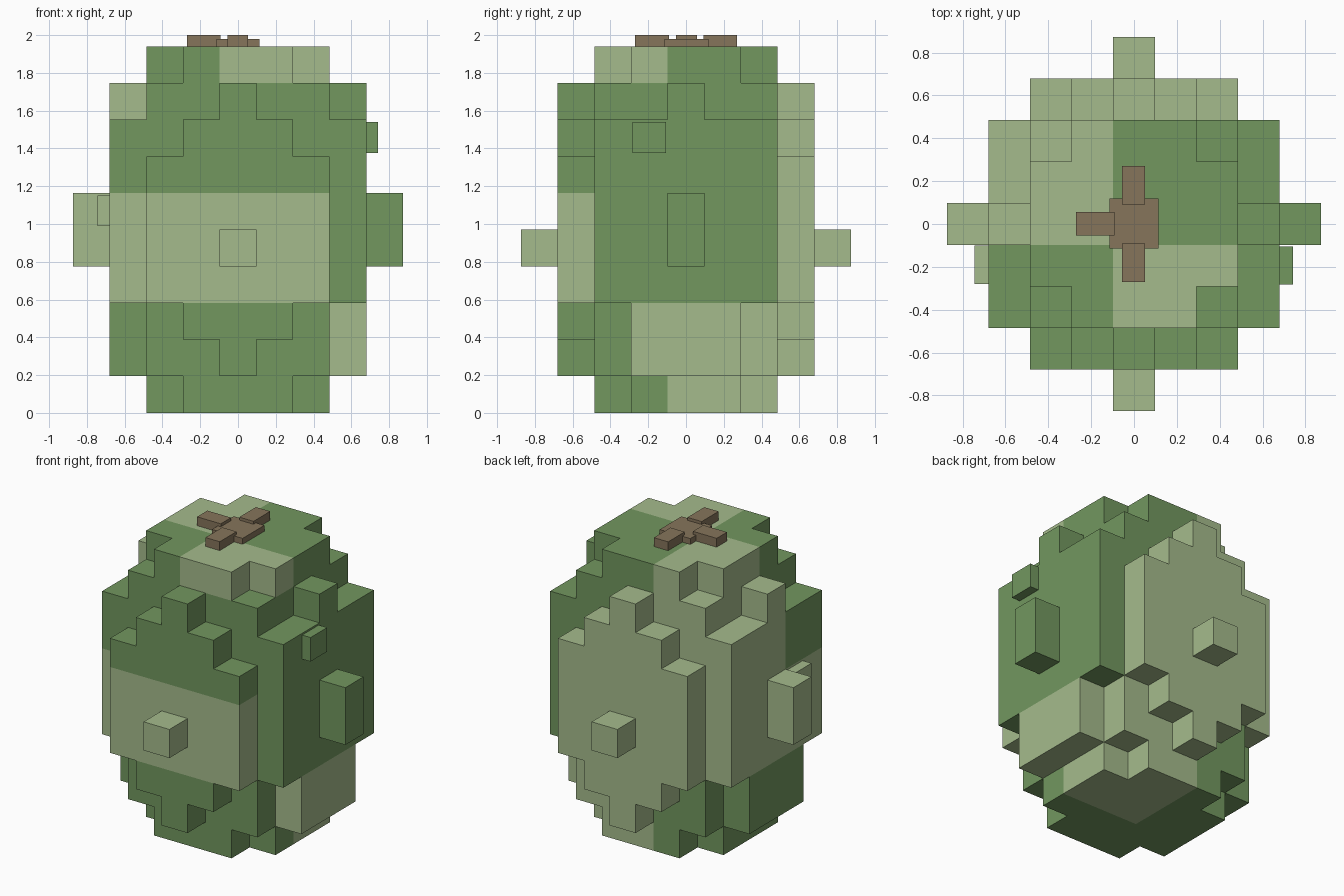
import bpy, bmesh, math
from mathutils import Vector

if "Cube" in bpy.data.objects:
    bpy.data.objects.remove(bpy.data.objects["Cube"])

U = 0.194  # block size


def srgb(r, g, b):
    lin = [c / 255 / 12.92 if c < 11 else ((c / 255 + 0.055) / 1.055) ** 2.4 for c in (r, g, b)]
    return (*lin, 1.0)


def material(name, rgb):
    m = bpy.data.materials.new(name)
    m.diffuse_color = srgb(*rgb)
    m.use_nodes = True
    m.node_tree.nodes["Principled BSDF"].inputs["Base Color"].default_value = m.diffuse_color
    return m


DARK = material("dark_green", (114, 151, 95))
LIGHT = material("light_green", (165, 187, 140))
BROWN = material("brown", (134, 117, 91))


def filled(i, j, k):
    """Is there a block at column i, row j, layer k of the body?"""
    a, b = abs(i), abs(j)
    if not 0 <= k <= 9:
        return False
    if a <= 2 and b <= 2:                       # core, corners cut at both ends
        return 1 <= k <= 8 or a + b < 4
    if b == 3:                                  # stepped front and back plates
        return a <= 2 and 1 + a <= k <= 8 - a
    if a == 3:                                  # side plates
        return (b <= 2 and 3 <= k <= 7) or (b <= 1 and k in (1, 2)) or (b == 0 and k == 8)
    return False


def is_light(i, j, k):
    """Patchwork of light and dark green blocks."""
    if j == 3:
        return True
    if k == 9:
        return (i < 0) != (j < 0)
    if k >= 3:
        if i == 3:
            return False
        return k <= 5 if j < 0 else i < 0
    if k >= 1 and i == 3:
        return True
    return i >= 0 and j >= 0


def build_body():
    bm = bmesh.new()
    verts = {}

    def vert(p):
        if p not in verts:
            verts[p] = bm.verts.new(((p[0] - 0.5) * U, (p[1] - 0.5) * U, p[2] * U))
        return verts[p]

    for i in range(-3, 4):
        for j in range(-3, 4):
            for k in range(10):
                if not filled(i, j, k):
                    continue
                cell = (i, j, k)
                for axis in range(3):
                    for side in (0, 1):
                        n = list(cell)
                        n[axis] += 2 * side - 1
                        if filled(*n):
                            continue
                        u, v = (axis + 1) % 3, (axis + 2) % 3
                        ring = []
                        for du, dv in ((0, 0), (1, 0), (1, 1), (0, 1)):
                            p = list(cell)
                            p[axis] += side
                            p[u] += du
                            p[v] += dv
                            ring.append(vert(tuple(p)))
                        f = bm.faces.new(ring if side else ring[::-1])
                        f.material_index = int(is_light(*cell))
    # Merge the flat block faces of one colour
    bmesh.ops.dissolve_limit(bm, angle_limit=math.radians(1), verts=bm.verts[:],
                             edges=bm.edges[:], delimit={'MATERIAL'})
    me = bpy.data.meshes.new("body")
    bm.to_mesh(me)
    bm.free()
    me.materials.append(DARK)
    me.materials.append(LIGHT)
    bpy.context.collection.objects.link(bpy.data.objects.new("body", me))


def box(name, lo, hi, mat):
    lo, hi = Vector(lo), Vector(hi)
    bm = bmesh.new()
    bmesh.ops.create_cube(bm, size=1)
    for v in bm.verts:
        v.co = (lo + hi) / 2 + v.co * (hi - lo)
    me = bpy.data.meshes.new(name)
    bm.to_mesh(me)
    bm.free()
    me.materials.append(mat)
    bpy.context.collection.objects.link(bpy.data.objects.new(name, me))


build_body()

# Knobs on the four sides
h = U / 2
box("front_knob", (-h, -9 * h, 4 * U), (h, -7 * h, 5 * U), LIGHT)
box("back_knob", (-h, 7 * h, 4 * U), (h, 9 * h, 5 * U), LIGHT)
box("right_knob", (7 * h, -h, 4 * U), (9 * h, h, 6 * U), DARK)
box("left_knob", (-9 * h, -h, 4 * U), (-7 * h, h, 6 * U), LIGHT)

# Small warts
box("right_wart", (0.62, -0.283, 1.377), (0.742, -0.105, 1.54), DARK)
box("left_wart", (-0.745, -0.28, 0.99), (-0.62, -0.10, 1.152), LIGHT)

# Stem with three arms
T = 10 * U
box("stem_base", (-0.115, -0.115, T - 0.03), (0.115, 0.118, 1.98), BROWN)
box("stem_arm_left", (-0.27, -0.053, T - 0.03), (-0.092, 0.057, 2.0), BROWN)
box("stem_arm_back", (-0.055, 0.092, T - 0.03), (0.052, 0.27, 2.0), BROWN)
box("stem_arm_front", (-0.055, -0.27, T - 0.03), (0.052, -0.09, 2.0), BROWN)
